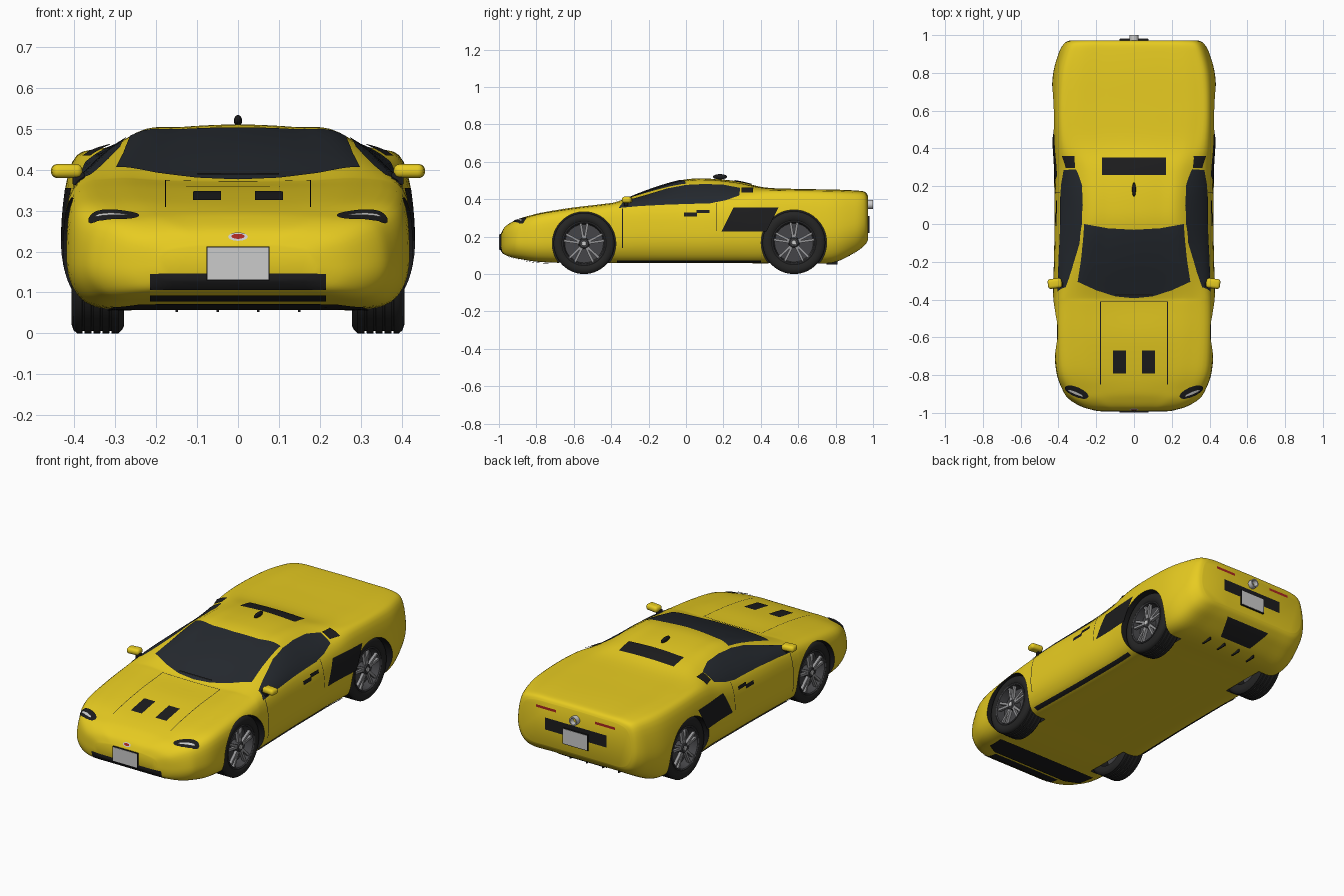
import bpy, bmesh, math
from mathutils import Vector, Matrix
from mathutils.bvhtree import BVHTree

if "Cube" in bpy.data.objects:
    bpy.data.objects.remove(bpy.data.objects["Cube"])


def material(name, rgb):
    m = bpy.data.materials.new(name)
    m.diffuse_color = (*rgb, 1)
    m.use_nodes = True
    m.node_tree.nodes["Principled BSDF"].inputs["Base Color"].default_value = m.diffuse_color
    return m


YELLOW = material("yellow_paint", (0.80, 0.60, 0.015))
BLACK = material("black_trim", (0.012, 0.012, 0.013))
GLASS = material("dark_glass", (0.018, 0.022, 0.028))
RUBBER = material("rubber", (0.018, 0.018, 0.018))
RIM = material("rim_dark", (0.06, 0.06, 0.065))
SILVER = material("silver", (0.55, 0.55, 0.56))
RED = material("red_lens", (0.40, 0.02, 0.015))


def make(name, bm, *mats):
    bmesh.ops.recalc_face_normals(bm, faces=bm.faces)
    me = bpy.data.meshes.new(name)
    bm.to_mesh(me)
    bm.free()
    for m in mats:
        me.materials.append(m)
    ob = bpy.data.objects.new(name, me)
    bpy.context.collection.objects.link(ob)
    return ob


def spline(pts, steps):
    """Catmull-Rom through pts, whose first and last entries are phantoms."""
    out = []
    for i in range(1, len(pts) - 2):
        for k in range(steps):
            t = k / steps
            out.append([0.5 * (2 * b + (c - a) * t + (2 * a - 5 * b + 4 * c - d) * t * t
                               + (3 * b - a - 3 * c + d) * t ** 3)
                        for a, b, c, d in zip(*pts[i - 1:i + 3])])
    out.append(list(pts[-2]))
    return out


# Body stations: y, top z, roof x, roof z, shoulder x, shoulder z, half width, bottom z
STATIONS = [
    (-.990, .215, .10, .212, .17, .200, .190, .130),
    (-.970, .250, .16, .248, .25, .228, .270, .105),
    (-.930, .278, .21, .277, .31, .258, .340, .090),
    (-.880, .300, .25, .295, .35, .275, .377, .080),
    (-.780, .325, .28, .325, .39, .305, .412, .066),
    (-.600, .355, .30, .354, .402, .330, .425, .06),
    (-.430, .368, .30, .375, .404, .348, .428, .06),
    (-.370, .382, .31, .385, .402, .355, .428, .06),
    (-.200, .450, .285, .435, .395, .37, .424, .06),
    (-.020, .503, .255, .483, .388, .375, .42, .06),
    (.120, .510, .25, .490, .388, .378, .420, .060),
    (.280, .495, .265, .475, .39, .395, .420, .060),
    (.420, .463, .31, .455, .398, .42, .428, .060),
    (.600, .455, .33, .450, .405, .42, .434, .060),
    (.780, .452, .32, .447, .398, .415, .430, .062),
    (.900, .447, .30, .442, .37, .410, .400, .115),
    (.955, .440, .28, .435, .345, .405, .370, .155),
    (.972, .420, .26, .415, .32, .385, .340, .180)]


def body_ring(st):
    y, zt, xr, zr, xs, zs, w, zb = st
    h = zs - zb
    half = [(0, zt), (xr * .55, zt * .7 + zr * .3), (xr, zr), (xs, zs), (w, zb + .52 * h),
            (.96 * w, zb + .19 * h), (.82 * w, zb + .01 * h), (.5 * w, zb), (0, zb)]
    pts = [(-half[1][0], half[1][1])] + half + [(-half[-2][0], zb)]
    right = spline(pts, 5)
    return [(x, y, z) for x, z in right] + [(-x, y, z) for x, z in right[-2:0:-1]]


# Body shell lofted through the stations
bm = bmesh.new()
rings = [[bm.verts.new(p) for p in body_ring(st)]
         for st in spline([STATIONS[0]] + STATIONS + [STATIONS[-1]], 5)]
n = len(rings[0])
for a, b in zip(rings, rings[1:]):
    for i in range(n):
        bm.faces.new((a[i], a[(i + 1) % n], b[(i + 1) % n], b[i]))
bm.faces.new(rings[0])
bm.faces.new(rings[-1])
bmesh.ops.recalc_face_normals(bm, faces=bm.faces)
SURFACE = BVHTree.FromBMesh(bm)
body = make("body_shell", bm, YELLOW, BLACK)

# Wheel arches cut out of the shell: (y, radius)
WHEELS = {"front": (-.545, .163), "rear": (.577, .168)}
for s in (-1, 1):
    for y, r in WHEELS.values():
        bm = bmesh.new()
        bmesh.ops.create_cone(bm, cap_ends=True, segments=64, radius1=r + .007, radius2=r + .007, depth=.25,
                              matrix=Matrix.Translation((s * .395, y, r)) @ Matrix.Rotation(math.pi / 2, 4, 'Y'))
        for f in bm.faces:
            f.material_index = 1
        cutter = make("arch_cutter", bm, YELLOW, BLACK)
        cutter.hide_render = True
        mod = body.modifiers.new("arch", 'BOOLEAN')
        mod.operation, mod.solver, mod.object = 'DIFFERENCE', 'EXACT', cutter
        bpy.context.view_layer.objects.active = body
        bpy.ops.object.modifier_apply(modifier=mod.name)
        bpy.data.objects.remove(cutter)

VIEWS = {"front": lambda u, v: ((u, -2, v), (0, 1, 0)), "rear": lambda u, v: ((u, 2, v), (0, -1, 0)),
         "top": lambda u, v: ((u, v, 2), (0, 0, -1)), "bottom": lambda u, v: ((u, v, -2), (0, 0, 1)),
         "right": lambda u, v: ((2, u, v), (-1, 0, 0)), "left": lambda u, v: ((-2, u, v), (1, 0, 0))}


def patch(name, view, outline, mat, lift=.003, cuts=7):
    """A flat outline projected from a view onto the body, lying just above it."""
    bm = bmesh.new()
    bm.faces.new([bm.verts.new((u, v, 0)) for u, v in outline])
    bmesh.ops.triangulate(bm, faces=bm.faces[:])
    bmesh.ops.subdivide_edges(bm, edges=bm.edges[:], cuts=cuts, use_grid_fill=True)
    missed = []
    for v in bm.verts:
        o, d = VIEWS[view](v.co.x, v.co.y)
        hit, normal, _, _ = SURFACE.ray_cast(Vector(o), Vector(d))
        if hit is None:
            missed.append(v)
        else:
            v.co = hit + (normal if normal.dot(Vector(d)) < 0 else -normal) * lift
    bmesh.ops.delete(bm, geom=missed, context='VERTS')
    return make(name, bm, mat)


def rect(u0, u1, v0, v1):
    return [(u0, v0), (u1, v0), (u1, v1), (u0, v1)]


def oval(cu, cv, a, b, ang=0, k=20):
    c, s = math.cos(ang), math.sin(ang)
    ts = [2 * math.pi * i / k for i in range(k)]
    return [(cu + a * math.cos(t) * c - b * math.sin(t) * s, cv + a * math.cos(t) * s + b * math.sin(t) * c)
            for t in ts]


def box(name, centre, size, mat, bevel=0.0, rot=None):
    bm = bmesh.new()
    bmesh.ops.create_cube(bm, size=1, matrix=Matrix.Diagonal((*size, 1)))
    if bevel:
        bmesh.ops.bevel(bm, geom=bm.edges[:], offset=bevel, segments=4, profile=.5, affect='EDGES')
    bm.transform(Matrix.Translation(centre) @ (rot or Matrix()))
    return make(name, bm, mat)


def lathe(name, profile, matrix, mat, closed=False, seg=56):
    """Revolve (x, r) points about the x axis."""
    bm = bmesh.new()
    loops = [[bm.verts.new((x, r * math.cos(a), r * math.sin(a)))
              for a in (2 * math.pi * i / seg for i in range(seg))] for x, r in profile]
    for a, b in zip(loops, loops[1:] + (loops[:1] if closed else [])):
        for i in range(seg):
            bm.faces.new((a[i], a[(i + 1) % seg], b[(i + 1) % seg], b[i]))
    bm.transform(matrix)
    return make(name, bm, mat)


# Windscreen and wiper
half = [(0, -.03), (.14, -.022), (.262, 0), (.268, -.08), (.28, -.19), (.298, -.305), (.2, -.35), (.1, -.382), (0, -.392)]
patch("windscreen", "top", half + [(-u, v) for u, v in half[-2:0:-1]], GLASS)
patch("wiper", "top", rect(-.1, .1, -.375, -.367), BLACK, .009)

# Bonnet vents, bonnet seams, roof vent, aerial
for s, side in ((-1, "left"), (1, "right")):
    patch("bonnet_vent_" + side, "top", rect(s * .042, s * .11, -.79, -.67), BLACK)
    patch("bonnet_seam_" + side, "top", rect(s * .176, s * .179, -.85, -.41), BLACK, .002)
patch("bonnet_seam_rear", "top", rect(-.178, .178, -.413, -.410), BLACK, .002)
patch("roof_vent", "top", rect(-.17, .17, .26, .35), BLACK, .004)
bm = bmesh.new()
bmesh.ops.create_uvsphere(bm, u_segments=20, v_segments=12, radius=1,
                          matrix=Matrix.Translation((0, .182, .52)) @ Matrix.Diagonal((.01, .038, .014, 1)))
make("roof_aerial", bm, BLACK)

# Parts on both flanks
window = [(-.36, .352), (-.335, .385), (-.2, .424), (-.1, .455), (0, .474), (.1, .479), (.2, .475), (.29, .458),
          (.285, .418), (.21, .392), (.13, .377), (-.1, .37), (-.25, .362)]
for s, side in ((-1, "left"), (1, "right")):
    patch("side_window_" + side, side, window, GLASS)
    patch("pillar_vent_" + side, side, rect(.297, .36, .43, .457), BLACK, .006)
    patch("side_intake_" + side, side, [(.19, .227), (.254, .355), (.495, .355), (.43, .227)], BLACK)
    patch("door_seam_front_" + side, side, rect(-.342, -.338, .14, .35), BLACK, .002)
    patch("door_seam_rear_" + side, side, rect(.164, .167, .23, .38), BLACK, .002)
    patch("door_handle_recess_" + side, side, rect(-.01, .06, .308, .328), BLACK, .003)
    patch("door_handle_" + side, side, rect(.055, .125, .324, .342), BLACK, .005)
    patch("side_skirt_" + side, side, rect(-.37, .40, .065, .077), BLACK, .005)
    # Headlight lens and light strip
    patch("headlight_" + side, "top", oval(s * .302, -.888, .066, .025, s * .42), BLACK, .005)
    patch("headlight_strip_" + side, "top", oval(s * .308, -.892, .042, .006, s * .42), SILVER, .008)
    # Mirror and its arm
    box("door_mirror_" + side, (s * .419, -.315, .397), (.075, .052, .034), YELLOW, .015,
        Matrix.Rotation(s * -.12, 4, 'Z'))
    box("mirror_arm_" + side, (s * .39, -.32, .378), (.03, .022, .03), BLACK, .004)
    patch("tail_light_" + side, "rear", rect(s * .12, s * .245, .381, .395), RED, .004, 3)

# Nose: grilles, lip, plate, oval badge
patch("front_grille", "front", rect(-.215, .215, .108, .146), BLACK)
patch("front_lower_intake", "bottom", [(-.215, -.885), (.215, -.885), (.215, -.95), (-.215, -.95)], BLACK)
patch("front_lip", "bottom", [(-.32, -.72), (.32, -.72), (.31, -.82), (.24, -.865), (-.24, -.865), (-.31, -.82)],
      BLACK, .006)
box("front_plate", (0, -.994, .171), (.148, .01, .078), SILVER)
box("front_plate_frame", (0, -.992, .171), (.155, .01, .084), BLACK)
patch("nose_badge_rim", "front", oval(0, .235, .024, .010), SILVER, .003)
patch("nose_badge", "front", oval(0, .235, .016, .006), RED, .005)

# Tail: grille, plate, exhaust, diffuser with fins
patch("rear_grille", "rear", rect(-.19, .19, .268, .335), BLACK)
box("rear_plate", (0, .977, .265), (.148, .01, .082), SILVER)
box("rear_plate_frame", (0, .975, .265), (.156, .01, .09), BLACK)
lathe("exhaust_pipe", [(-.05, .024), (.028, .024), (.028, .018), (-.01, .017), (-.01, .0005)],
      Matrix.Translation((0, .972, .372)) @ Matrix.Rotation(math.pi / 2, 4, 'Z'), SILVER, seg=28)
patch("diffuser", "bottom", [(-.1, .835), (.1, .835), (.14, .94), (-.14, .94)], BLACK)
for i in range(4):
    box(f"diffuser_fin_{i + 1}", (-.15 + .1 * i, .78, .06), (.006, .06, .016), BLACK)

# Wheels: grooved tyre, dished rim, five twin spokes, hub
for s, side in ((-1, "left"), (1, "right")):
    for end, (y, r) in WHEELS.items():
        label = f"{end}_{side}"
        place = Matrix.Translation((0, y, r)) @ Matrix.Diagonal((s, 1, 1, 1))
        prof = [(.285, .115), (.279, .145), (.284, r - .008), (.292, r)]
        for g in (.312, .334, .356, .378):
            prof += [(g - .003, r), (g - .002, r - .006), (g + .002, r - .006), (g + .003, r)]
        prof += [(.393, r), (.402, r - .007), (.407, r - .022), (.405, .125), (.397, .115)]
        lathe("tyre_" + label, prof, place, RUBBER, closed=True)
        lathe("rim_" + label, [(.29, .116), (.402, .118), (.404, .114), (.40, .109), (.355, .103), (.355, .001)],
              place, RIM)
        lathe("hub_" + label, [(.355, .03), (.393, .028), (.398, .022), (.398, .001)], place, RIM, seg=24)
        lathe("hub_cap_" + label, [(.397, .014), (.401, .012), (.401, .001)], place, SILVER, seg=10)
        bm = bmesh.new()
        for i in range(5):
            for t in (-1, 1):
                turn = Matrix.Rotation(2 * math.pi * i / 5 + t * .17, 4, 'X')
                bmesh.ops.create_cube(bm, size=1, matrix=place @ turn @ Matrix.Translation((.386, 0, .068))
                                      @ Matrix.Diagonal((.016, .013, .088, 1)))
        make("spokes_" + label, bm, material("spoke_grey", (.3, .3, .31)))

# Smooth shading with edges kept sharp
bpy.ops.object.select_all(action='DESELECT')
for ob in bpy.data.objects:
    ob.select_set(True)
bpy.context.view_layer.objects.active = body
bpy.ops.object.shade_smooth_by_angle(angle=math.radians(38))
